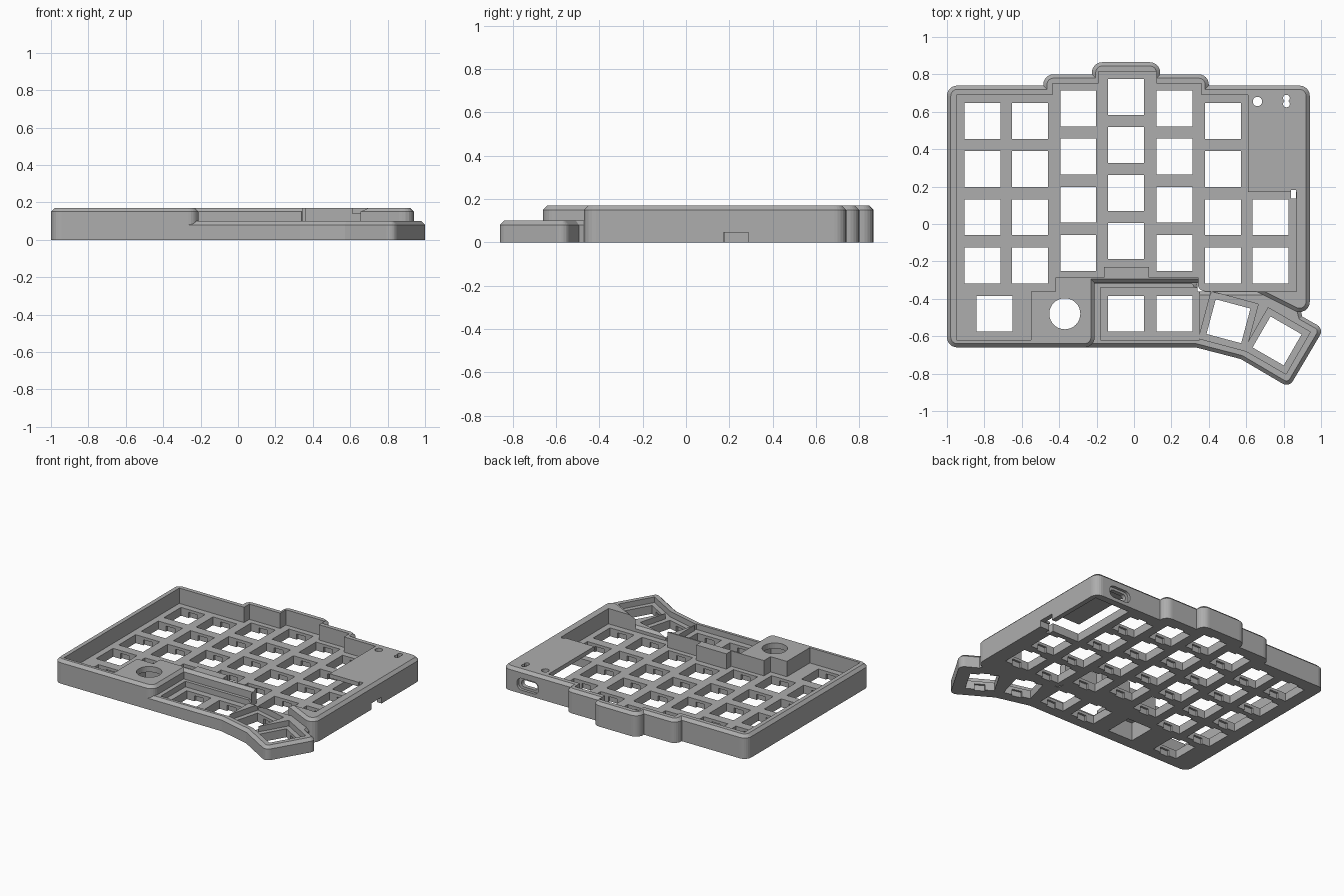
import bpy, bmesh, math
from mathutils import Vector, Matrix

if "Cube" in bpy.data.objects:
    bpy.data.objects.remove(bpy.data.objects["Cube"], do_unlink=True)

grey = bpy.data.materials.new("case_grey")
grey.use_nodes = True
grey.diffuse_color = (0.42, 0.42, 0.42, 1)
grey.node_tree.nodes["Principled BSDF"].inputs["Base Color"].default_value = (0.42, 0.42, 0.42, 1)

TOP, LOW, FLOOR, RIM = 0.17, 0.10, 0.06, 0.02
PITCH, HOLE = 0.257, 0.192


def make_object(name, bm):
    bmesh.ops.recalc_face_normals(bm, faces=bm.faces)
    mesh = bpy.data.meshes.new(name)
    bm.to_mesh(mesh)
    bm.free()
    mesh.materials.append(grey)
    obj = bpy.data.objects.new(name, mesh)
    bpy.context.collection.objects.link(obj)
    return obj


def rounded(points, radius, steps=6):
    """Round the convex corners of a counter-clockwise outline."""
    pts = [Vector(p) for p in points]
    out = []
    for i, p in enumerate(pts):
        a, b = pts[i - 1] - p, pts[(i + 1) % len(pts)] - p
        turn = -a.x * b.y + a.y * b.x
        if turn <= 0:
            out.append(p)
            continue
        half = a.angle(b) / 2
        trim = min(radius / math.tan(half), a.length * 0.9, b.length * 0.9)
        start, end = p + a.normalized() * trim, p + b.normalized() * trim
        r = trim * math.tan(half)
        centre = p + (a.normalized() + b.normalized()).normalized() * (r / math.sin(half))
        sweep = (start - centre).angle_signed(end - centre)
        for k in range(steps + 1):
            out.append(centre + Matrix.Rotation(-sweep * k / steps, 2) @ (start - centre))
    return out


def prism(name, points, z0, z1, chamfer=0):
    bm = bmesh.new()
    base = bm.faces.new([bm.verts.new((p[0], p[1], z0)) for p in points])
    grown = bmesh.ops.extrude_face_region(bm, geom=[base])["geom"]
    bmesh.ops.translate(bm, vec=(0, 0, z1 - z0),
                        verts=[v for v in grown if isinstance(v, bmesh.types.BMVert)])
    bmesh.ops.recalc_face_normals(bm, faces=bm.faces)
    if chamfer:
        edges = [e for e in bm.edges if all(v.co.z > z1 - 1e-5 for v in e.verts)]
        bmesh.ops.bevel(bm, geom=edges, offset=chamfer, segments=1, affect='EDGES')
    return make_object(name, bm)


def boxes(name, specs):
    """Each spec: centre x, centre y, width, depth, z0, z1, turn in degrees."""
    bm = bmesh.new()
    for x, y, w, d, z0, z1, turn in specs:
        m = (Matrix.Translation((x, y, (z0 + z1) / 2))
             @ Matrix.Rotation(math.radians(turn), 4, 'Z')
             @ Matrix.Diagonal((w, d, z1 - z0, 1)))
        bmesh.ops.create_cube(bm, size=1, matrix=m)
    return make_object(name, bm)


def cylinder(name, x, y, radius):
    bm = bmesh.new()
    bmesh.ops.create_cone(bm, cap_ends=True, segments=32, radius1=radius, radius2=radius,
                          depth=0.4, matrix=Matrix.Translation((x, y, 0.25)))
    return make_object(name, bm)


def combine(target, tool, operation='DIFFERENCE'):
    mod = target.modifiers.new("cut", 'BOOLEAN')
    mod.operation, mod.solver, mod.object = operation, 'EXACT', tool
    bpy.context.view_layer.objects.active = target
    bpy.ops.object.modifier_apply(modifier=mod.name)
    bpy.data.objects.remove(tool, do_unlink=True)


# Tall main case with its stepped back edge
main_outline = [(-1, -0.66), (-0.21, -0.66), (-0.21, -0.315), (0.34, -0.315), (0.34, -0.36),
                (0.65, -0.36), (0.94, -0.505), (0.94, 0.74), (0.4, 0.74), (0.4, 0.80),
                (0.14, 0.80), (0.14, 0.865), (-0.225, 0.865), (-0.225, 0.80),
                (-0.485, 0.80), (-0.485, 0.74), (-1, 0.74)]
case = prism("keyboard_case", rounded(main_outline, 0.055), 0, TOP, RIM)

# Lower thumb wing
thumb_outline = [(-0.4, -0.66), (0.331, -0.66), (0.571, -0.722), (0.829, -0.874),
                 (1.015, -0.56), (0.9, -0.495), (0.88, -0.42), (0.7, -0.36),
                 (0.34, -0.36), (0.34, -0.297), (-0.4, -0.297)]
combine(case, prism("thumb_wing", rounded(thumb_outline, 0.04), 0, LOW, RIM), 'UNION')

# Main well, leaving the knob block and controller lid standing
well = [(-0.95, -0.62), (-0.55, -0.62), (-0.55, -0.36), (-0.42, -0.36), (-0.42, -0.285),
        (-0.16, -0.285), (-0.16, -0.23), (0.08, -0.23), (0.08, -0.285), (0.345, -0.285),
        (0.345, -0.362), (0.87, -0.362), (0.87, 0.17), (0.61, 0.17), (0.61, 0.69),
        (0.36, 0.69), (0.36, 0.75), (0.12, 0.75), (0.12, 0.815), (-0.19, 0.815),
        (-0.19, 0.75), (-0.435, 0.75), (-0.435, 0.69), (-0.95, 0.69)]
combine(case, prism("well_cutter", well, FLOOR, 0.4))

# Thumb wells
turned = [(0.505, -0.52, -15), (0.765, -0.625, -30)]
combine(case, boxes("thumb_well_cutter", [(0.085, -0.48, 0.53, 0.28, FLOOR, 0.4, 0)]))
for x, y, turn in turned:
    combine(case, boxes("thumb_well_cutter", [(x, y, 0.26, 0.26, FLOOR, 0.4, turn)]))

# Switch holes: column position, top row position, row count
columns = [(-0.81, 0.55, 4), (-0.555, 0.55, 4), (-0.298, 0.617, 4), (-0.042, 0.68, 4),
           (0.217, 0.617, 4), (0.475, 0.55, 4), (0.73, 0.036, 2)]
keys = [(x, y - PITCH * row, 0) for x, y, count in columns for row in range(count)]
keys += [(-0.745, -0.48, 0), (-0.042, -0.48, 0), (0.217, -0.48, 0)] + turned
combine(case, boxes("switch_cutter", [(x, y, HOLE, HOLE, -0.1, 0.15, t) for x, y, t in keys]))
# Clip notches under the plate
combine(case, boxes("notch_cutter", [(x, y, 0.07, HOLE + 0.03, -0.1, 0.04, t) for x, y, t in keys]))

# Knob pocket and shaft hole
combine(case, boxes("pocket_cutter", [(-0.37, -0.48, 0.2, 0.2, -0.1, 0.13, 0)]))
combine(case, cylinder("shaft_cutter", -0.37, -0.48, 0.083))

# Controller bay, open below and towards the well
combine(case, boxes("bay_cutter", [(0.765, 0.435, 0.28, 0.51, -0.1, 0.14, 0)]))
combine(case, boxes("bay_opening_cutter", [(0.75, 0.425, 0.3, 0.53, FLOOR, 0.14, 0)]))
combine(case, boxes("wire_slot_cutter", [(0.853, 0.16, 0.026, 0.045, -0.1, 0.4, 0)]))
combine(case, boxes("side_notch_cutter", [(0.95, 0.23, 0.2, 0.115, -0.1, 0.045, 0)]))

# Lid holes
for x, y, r in [(0.66, 0.655, 0.025), (0.815, 0.673, 0.018), (0.815, 0.642, 0.018)]:
    combine(case, cylinder("lid_hole_cutter", x, y, r))

# Cable port in the back wall: shallow recess, then a through slot
for w, h, y0, y1 in [(0.17, 0.085, 0.72, 0.8), (0.125, 0.05, 0.6, 0.8)]:
    half = [(-w / 2, -h / 2), (w / 2, -h / 2), (w / 2, h / 2), (-w / 2, h / 2)]
    port = prism("port_cutter", rounded(half, h * 0.42), -y1, -y0)
    port.data.transform(Matrix.Translation((0.74, 0, 0.068)) @ Matrix.Rotation(math.pi / 2, 4, 'X'))
    combine(case, port)
